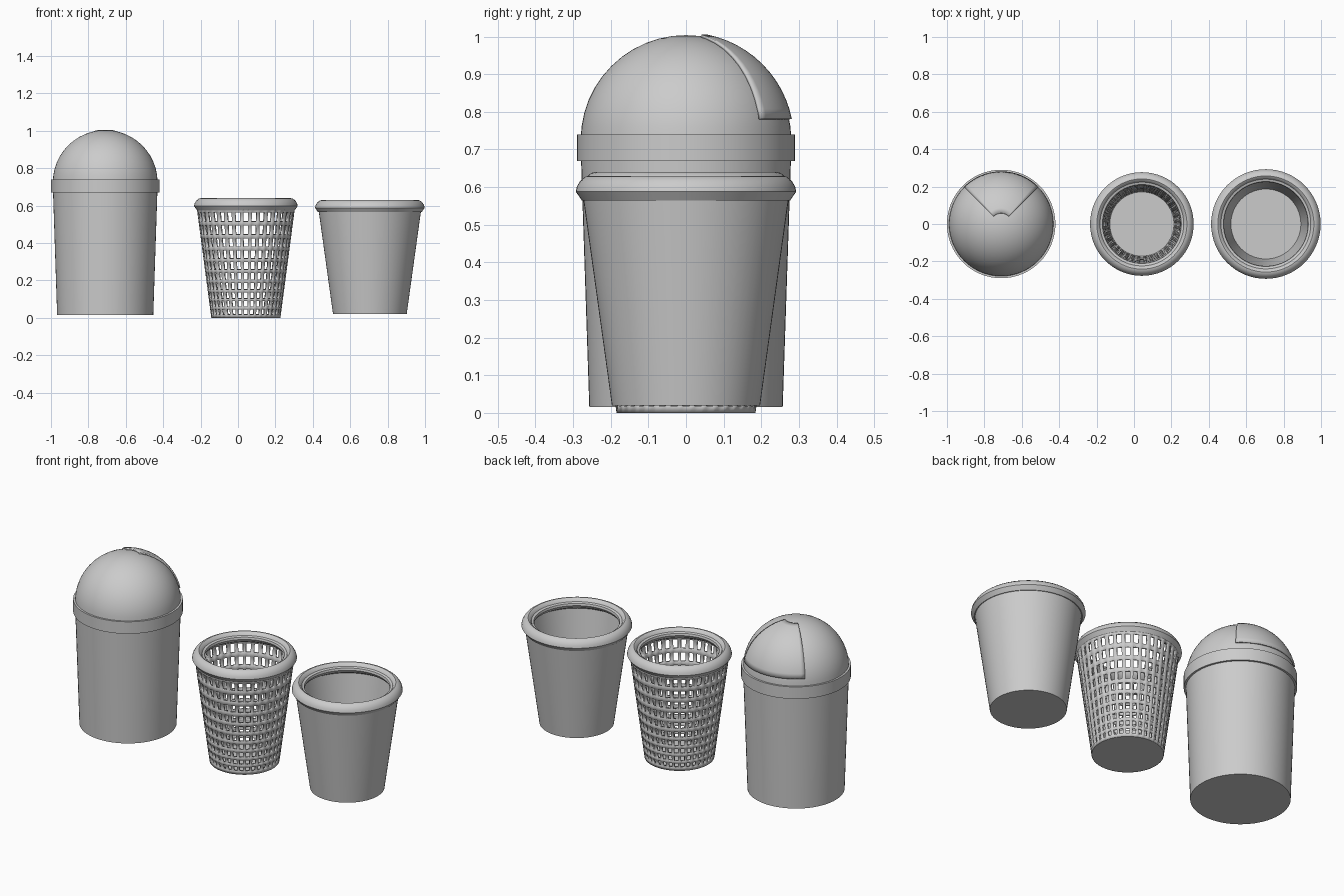
import bpy, bmesh
from math import sin, cos, pi, radians, asin, acos

if "Cube" in bpy.data.objects:
    bpy.data.objects.remove(bpy.data.objects["Cube"])


def finish(name, bm, x, solid=0.0, offset=-1):
    bmesh.ops.remove_doubles(bm, verts=bm.verts, dist=1e-5)
    bmesh.ops.recalc_face_normals(bm, faces=bm.faces)
    me = bpy.data.meshes.new(name)
    bm.to_mesh(me)
    bm.free()
    ob = bpy.data.objects.new(name, me)
    bpy.context.collection.objects.link(ob)
    ob.location.x = x
    if solid:
        m = ob.modifiers.new("thickness", 'SOLIDIFY')
        m.thickness, m.offset = solid, offset
    bpy.ops.object.select_all(action='DESELECT')
    ob.select_set(True)
    bpy.context.view_layer.objects.active = ob
    bpy.ops.object.shade_smooth_by_angle(angle=radians(30))
    return ob


def sweep(profile, angles, closed=True, skip=None):
    """Turn an (r, z) profile through the angles; skip(i, j) leaves a hole."""
    bm = bmesh.new()
    rings = [[bm.verts.new((r * cos(a), r * sin(a), z)) for r, z in profile] for a in angles]
    n = len(rings)
    for i in range(n if closed else n - 1):
        A, B = rings[i], rings[(i + 1) % n]
        for j in range(len(profile) - 1):
            if skip and skip(i, j):
                continue
            q = [A[j], B[j], B[j + 1], A[j + 1]]
            if profile[j][0] == 0:
                q = [A[j], B[j + 1], A[j + 1]]
            elif profile[j + 1][0] == 0:
                q = [A[j], B[j], A[j + 1]]
            bm.faces.new(q)
    return bm


def lathe(name, profile, x, n=64):
    return finish(name, sweep(profile, [2 * pi * i / n for i in range(n)]), x)


def rim(name, x, r, z):
    # rounded rim, offsets from outer radius and top height
    pts = [(-.016, -.065), (0, -.042), (-.003, -.028), (-.012, -.013), (-.026, -.002),
           (-.036, 0), (-.046, -.006), (-.053, -.018), (-.066, -.022), (-.069, -.034),
           (-.06, -.05), (-.035, -.065), (-.016, -.065)]
    return lathe(name, [(r + a, z + b) for a, b in pts], x)


# Tall bin with domed lid
X1, CZ, R, H = -.71, .725, .28, .279
lathe("tall_bin_body", [(0, .015), (.257, .015), (.279, .675), (0, .675)], X1)
lathe("lid_band", [(.27, .67), (.29, .67), (.29, .74), (.27, .74), (.27, .67)], X1)
lathe("lid_dome", [(R * cos(pi / 2 * i / 12), CZ + H * sin(pi / 2 * i / 12))
                   for i in range(12)] + [(0, CZ + H)], X1)

# Raised wedge flap at the back of the dome
t0, t1 = asin((.78 - CZ) / H), acos(.057 / R)
flap = [((R + .003) * cos(t), CZ + (H + .003) * sin(t))
        for t in [t0 + (t1 - t0) * i / 12 for i in range(13)]]
finish("lid_flap", sweep(flap, [radians(45 + 90 * i / 20) for i in range(21)], False),
       X1, .008, 0)

# Open mesh basket
X2, COLS, ROWS = .042, 36, 10
steps = [1.28 - .56 * (k / (ROWS - 1)) for k in range(ROWS)][::-1]
unit = .57 / sum(steps)
zs, z = [0, .018], .018
for s in steps:
    zs += [z + s * unit * .68, z + s * unit]
    z += s * unit
wall = [(.185 + .078 * q / .59, q) for q in zs]
pitch = 2 * pi / COLS
angles = [pitch * (i + f) for i in range(COLS) for f in (-.29, .29)]
finish("basket_mesh", sweep(wall, angles, True,
       lambda i, j: i % 2 == 0 and j % 2 == 1), X2, .015)
lathe("basket_floor", [(0, 0), (.184, 0), (.184, .012), (0, .012)], X2)
rim("basket_rim", X2, .277, .64)

# Solid open bin
X3 = .705
lathe("open_bin_body", [(0, .02), (.197, .02), (.276, .59), (.262, .59), (.187, .032), (0, .032)], X3)
rim("open_bin_rim", X3, .293, .63)
